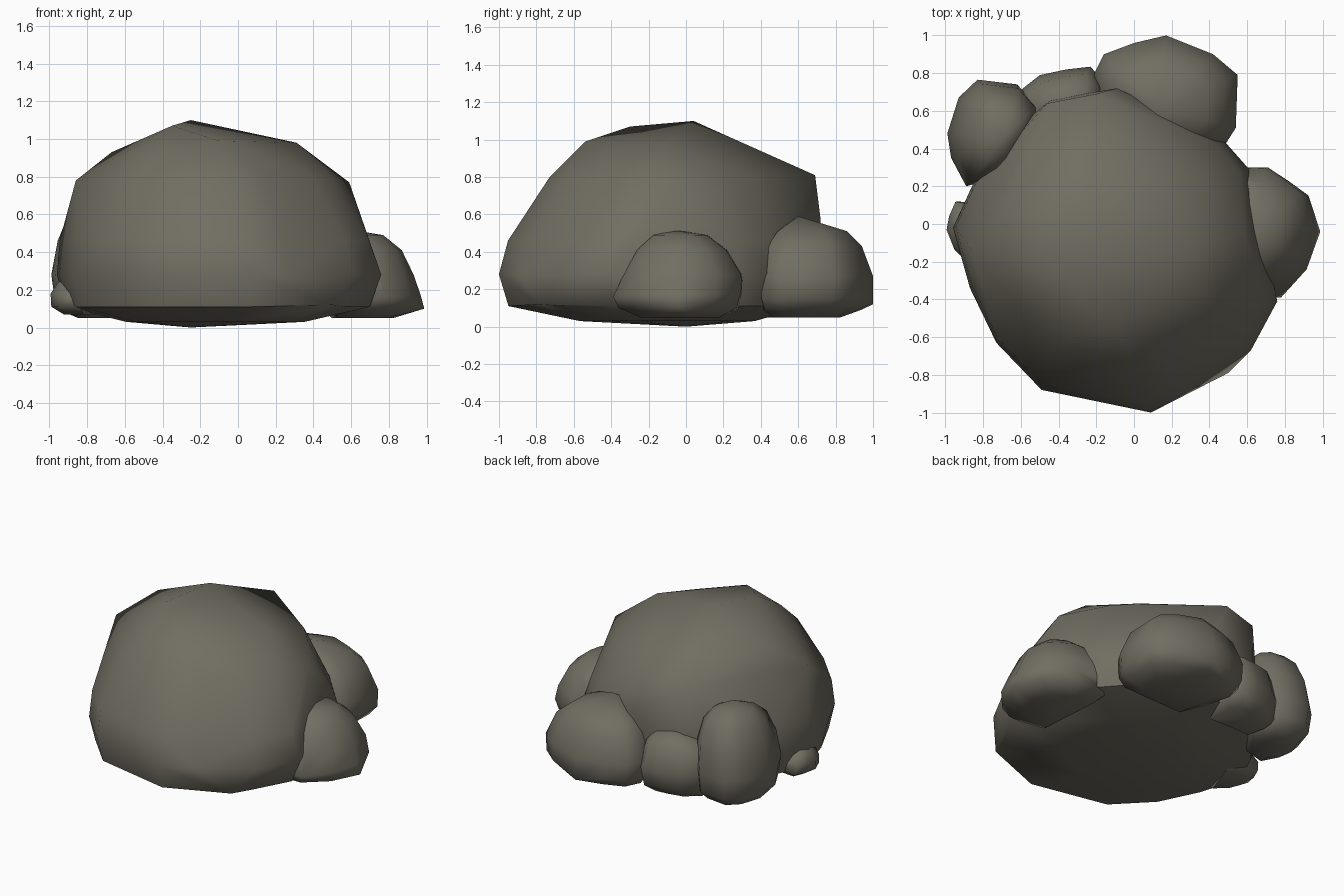
import bpy, bmesh, math

stone = bpy.data.materials.new("olive grey stone")
stone.diffuse_color = (0.165, 0.155, 0.122, 1)


def rock(name, outline, levels, extra=(), angle=75):
    """Convex boulder: one plan outline repeated at (z, scale, centre x, centre y), plus corner points."""
    ox = (min(p[0] for p in outline) + max(p[0] for p in outline)) / 2
    oy = (min(p[1] for p in outline) + max(p[1] for p in outline)) / 2
    bm = bmesh.new()
    for z, s, cx, cy in levels:
        for x, y in outline:
            bm.verts.new((cx + (x - ox) * s, cy + (y - oy) * s, z))
    for p in extra:
        bm.verts.new(p)
    res = bmesh.ops.convex_hull(bm, input=bm.verts[:])
    junk = {g for g in res["geom_interior"] + res["geom_unused"]
            if isinstance(g, bmesh.types.BMVert)}
    bmesh.ops.delete(bm, geom=list(junk), context='VERTS')
    bmesh.ops.recalc_face_normals(bm, faces=bm.faces[:])
    me = bpy.data.meshes.new(name)
    bm.to_mesh(me)
    bm.free()
    me.materials.append(stone)
    ob = bpy.data.objects.new(name, me)
    bpy.context.collection.objects.link(ob)
    bpy.context.view_layer.objects.active = ob
    ob.select_set(True)
    bpy.ops.object.shade_smooth_by_angle(angle=math.radians(angle))
    ob.select_set(False)


# Large boulder: wide waist, domed front, sloping slab at the back
rock("main_boulder",
     [(-.96, -.02), (-.87, -.34), (-.73, -.63), (-.49, -.88), (-.16, -.93), (.09, -1.0),
      (.28, -.89), (.62, -.67), (.76, -.41), (.66, .0), (.62, .28), (.46, .46),
      (-.09, .70), (-.44, .66), (-.60, .53), (-.85, .22)],
     [(.28, 1, -.10, -.15), (.11, .94, -.11, -.15), (.03, .55, -.12, -.10),
      (.46, .955, -.125, -.14), (.80, .74, -.14, -.10), (.93, .53, -.18, -.13)],
     [(-.25, .04, 1.10), (-.35, -.30, 1.07), (.31, -.12, .98), (-.1, -.54, .99),
      (-.20, .69, .81), (-.46, .64, .78), (-.09, .72, .57), (.59, -.05, .77),
      (-.86, -.14, .78), (-.67, .06, .93), (-.25, 0, 0), (.5, -.79, .12)], 55)

# Stone on the right side
rock("right_stone",
     [(.45, .31), (.71, .30), (.82, .24), (.93, .16), (.975, -.04), (.92, -.24),
      (.76, -.38), (.5, -.38)],
     [(.17, .98, .712, -.04), (.10, .93, .70, -.04), (.05, .62, .66, -.03),
      (.28, .92, .69, -.015), (.41, .70, .685, -.02), (.49, .42, .66, -.03)],
     [(.62, -.05, .515), (.988, -.04, .10), (.78, -.39, .16), (.71, .30, .22)])

# Large stone at the back right
rock("back_right_stone",
     [(-.22, .78), (-.16, .90), (0, .96), (.17, 1.0), (.42, .90), (.55, .79),
      (.54, .51), (.47, .40), (-.1, .38)],
     [(.27, 1, .165, .69), (.15, .985, .165, .69), (.09, .86, .165, .67),
      (.05, .6, .165, .64), (.43, .84, .16, .68), (.51, .62, .15, .67)],
     [(.15, .60, .59), (.22, .70, .56), (.17, 1.0, .12)])

# Upright stone at the back left, leaning on the main boulder
rock("back_left_stone",
     [(-.89, .20), (-.97, .35), (-.99, .48), (-.93, .67), (-.83, .765), (-.62, .74),
      (-.52, .63), (-.52, .5), (-.7, .25)],
     [(.28, 1, -.755, .483), (.14, .94, -.75, .483), (.08, .75, -.74, .48),
      (.05, .5, -.73, .48), (.46, .92, -.74, .483), (.60, .74, -.725, .48),
      (.67, .48, -.71, .48)],
     [(-.69, .46, .71)])

# Low stone wedged between the back stones
rock("middle_back_stone",
     [(-.64, .68), (-.50, .79), (-.36, .82), (-.23, .835), (-.16, .75), (-.16, .5), (-.6, .5)],
     [(.24, 1, -.40, .667), (.12, .94, -.40, .655), (.06, .7, -.40, .62),
      (.40, .86, -.40, .65)],
     [(-.38, .64, .50), (-.25, .66, .48)])

# Small chip on the left side
rock("left_chip",
     [(-.94, .12), (-.975, .04), (-.99, -.04), (-.95, -.14), (-.84, -.24), (-.72, .1)],
     [(.11, 1, -.855, -.06), (.18, .92, -.87, -.05), (.07, .7, -.83, -.06)],
     [(-.92, -.02, .29), (-.93, .08, .24)])
